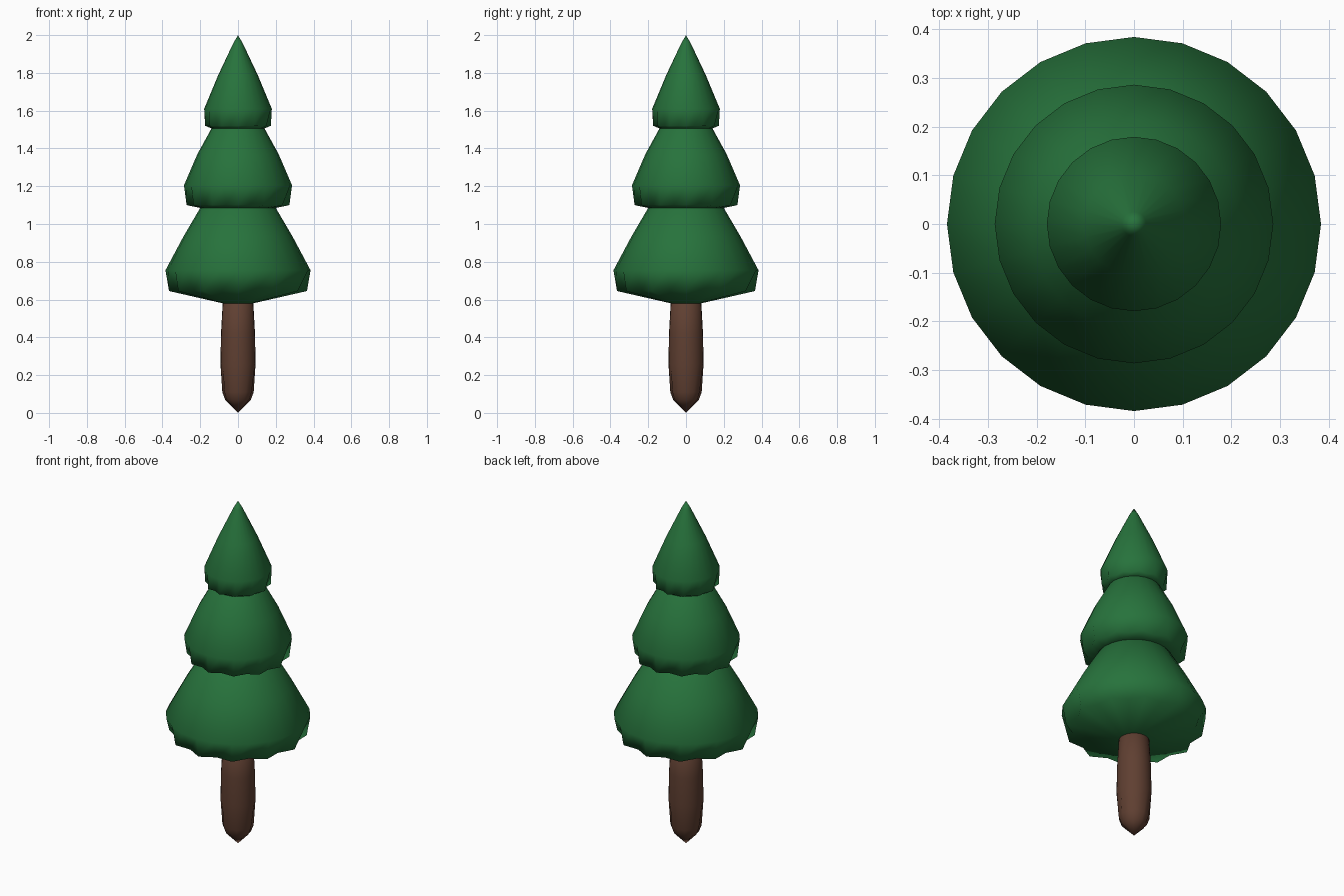
import bpy
import bmesh
from math import cos, sin, tau

cube = bpy.data.objects.get("Cube")
if cube:
    bpy.data.objects.remove(cube)

SIDES = 24


def make_material(name, rgb):
    mat = bpy.data.materials.new(name)
    mat.use_nodes = True
    color = (*rgb, 1)
    mat.diffuse_color = color
    bsdf = mat.node_tree.nodes["Principled BSDF"]
    bsdf.inputs["Base Color"].default_value = color
    bsdf.inputs["Roughness"].default_value = 0.9
    return mat


def lathe(name, profile, mat):
    """Spin (radius, z, pinch) points; pinch pulls every other vertex inward."""
    bm = bmesh.new()
    rings = []
    for radius, z, pinch in profile:
        if radius == 0:
            rings.append([bm.verts.new((0, 0, z))] * SIDES)
            continue
        ring = []
        for i in range(SIDES):
            r = radius * (1 - pinch * (i % 2))
            a = tau * i / SIDES
            ring.append(bm.verts.new((r * cos(a), r * sin(a), z)))
        rings.append(ring)
    for low, high in zip(rings, rings[1:]):
        for i in range(SIDES):
            j = (i + 1) % SIDES
            corners = dict.fromkeys((low[i], low[j], high[j], high[i]))
            bm.faces.new(list(corners))
    bmesh.ops.recalc_face_normals(bm, faces=bm.faces)
    mesh = bpy.data.meshes.new(name)
    bm.to_mesh(mesh)
    bm.free()
    mesh.materials.append(mat)
    mesh.shade_smooth()
    obj = bpy.data.objects.new(name, mesh)
    bpy.context.collection.objects.link(obj)
    return obj


green = make_material("pine green", (0.02, 0.17, 0.045))
brown = make_material("bark brown", (0.115, 0.05, 0.031))

# Trunk with a pointed, slightly fluted foot
lathe("trunk", [(0, 0, 0), (0.068, 0.07, 0.1), (0.083, 0.11, 0.1),
                (0.093, 0.26, 0), (0.09, 0.42, 0), (0.08, 0.6, 0),
                (0, 0.65, 0)], brown)

# Foliage tiers with scalloped skirts
lathe("lower_foliage", [(0, 0.57, 0), (0.08, 0.58, 0), (0.365, 0.645, 0.1),
                        (0.384, 0.755, 0), (0.288, 0.935, 0),
                        (0.2, 1.085, 0), (0, 1.2, 0)], green)
lathe("middle_foliage", [(0, 1.08, 0), (0.2, 1.085, 0), (0.272, 1.1, 0.1),
                         (0.286, 1.205, 0), (0.215, 1.37, 0),
                         (0.138, 1.51, 0), (0, 1.62, 0)], green)
lathe("upper_foliage", [(0, 1.5, 0), (0.138, 1.505, 0), (0.174, 1.52, 0.1),
                        (0.179, 1.61, 0), (0.104, 1.79, 0),
                        (0.025, 1.957, 0), (0, 2, 0)], green)
